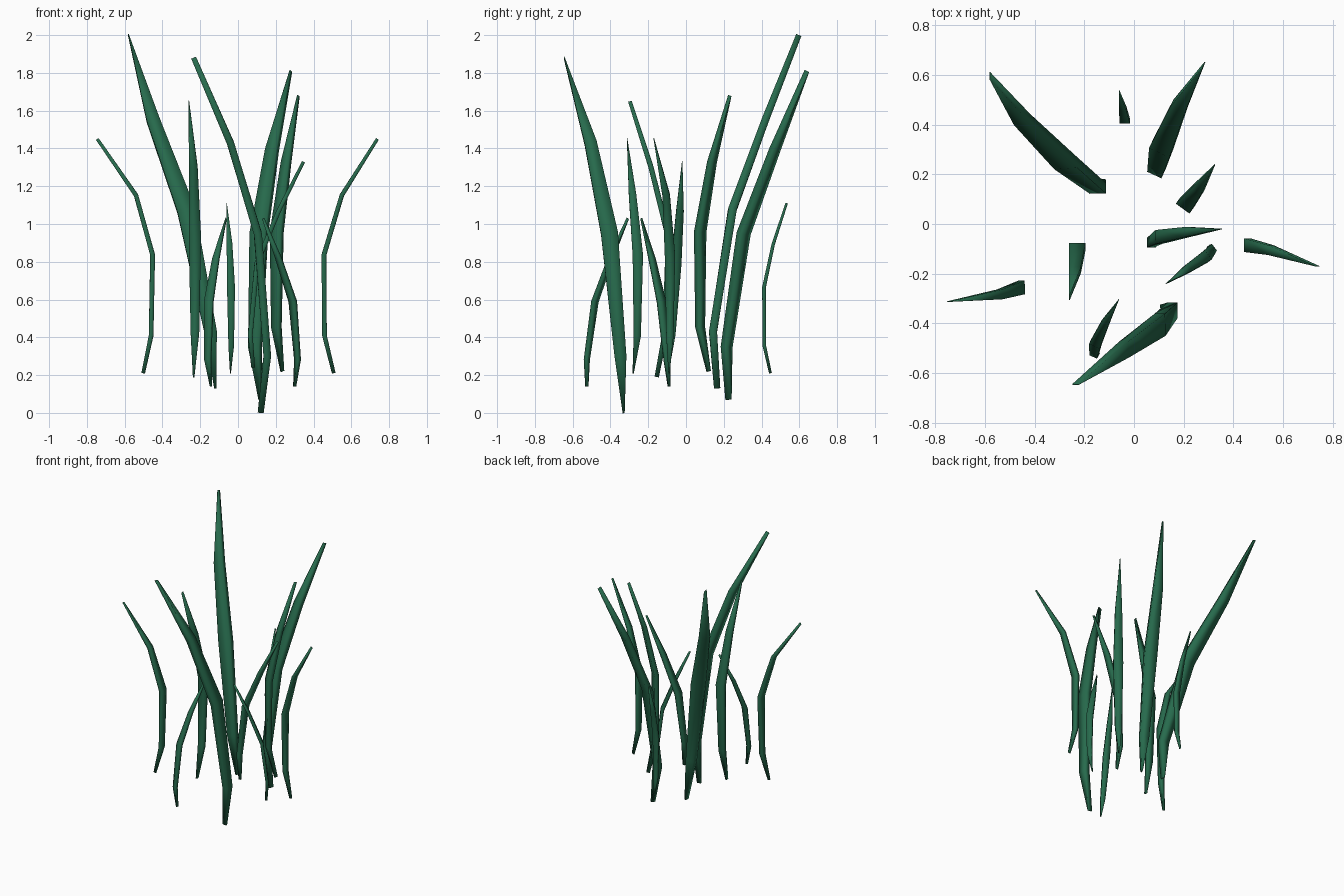
import bpy, bmesh, math
from mathutils import Vector

if "Cube" in bpy.data.objects:
    bpy.data.objects.remove(bpy.data.objects["Cube"])

green = bpy.data.materials.new("deep_green")
green.diffuse_color = (0.02, 0.145, 0.073, 1)
green.use_nodes = True
green.node_tree.nodes["Principled BSDF"].inputs["Base Color"].default_value = green.diffuse_color

CORNERS = ((1, 1), (-1, 1), (-1, -1), (1, -1))   # rectangular section
WIDTH = (0.12, 0.7, 1.0, 0.72, 0.04)      # blade width along its length
THICK = (0.75, 0.95, 1.0, 0.9, 0.65)      # blade thickness along its length
STEPS = (0.0, 0.16, 0.505, 0.76, 1.0)     # heights of the bends


def blade(name, width, azimuth, z0, z1, xs, ys):
    """Flat tapered blade swept along five points, broad along the azimuth."""
    pts = [Vector((x, y, z0 + (z1 - z0) * s)) for x, y, s in zip(xs, ys, STEPS)]
    a = math.radians(azimuth)
    broad = Vector((math.cos(a), math.sin(a), 0))
    bm = bmesh.new()
    rings = []
    for i, p in enumerate(pts):
        before = (p - pts[i - 1]).normalized() if i > 0 else Vector()
        after = (pts[i + 1] - p).normalized() if i < 4 else Vector()
        t = (before + after).normalized()
        w = (broad - t * broad.dot(t)).normalized()
        n = t.cross(w)
        rw = width * WIDTH[i] / 2
        rn = width * 0.47 * THICK[i] / 2
        rings.append([bm.verts.new(p + w * rw * u + n * rn * v) for u, v in CORNERS])
    for lo, hi in zip(rings, rings[1:]):
        for k in range(4):
            j = (k + 1) % 4
            bm.faces.new((lo[k], lo[j], hi[j], hi[k]))
    bm.faces.new(rings[0][::-1])
    bm.faces.new(rings[-1])
    for f in bm.faces:
        f.smooth = True
    bmesh.ops.recalc_face_normals(bm, faces=bm.faces)
    me = bpy.data.meshes.new(name)
    bm.to_mesh(me)
    bm.free()
    me.materials.append(green)
    bpy.context.collection.objects.link(bpy.data.objects.new(name, me))


# tall blades
blade("tall_blade_back_left", 0.095, 0, 0.13, 2.0,
      (-.12, -.145, -.275, -.45, -.58), (.165, .143, .245, .42, .597))
blade("tall_blade_back_right", 0.09, -25, 0.07, 1.81,
      (.12, .09, .11, .18, .28), (.225, .215, .305, .47, .64))
blade("tall_blade_front", 0.09, 90, 0.0, 1.88,
      (.12, .155, .105, -.04, -.235), (-.33, -.347, -.405, -.505, -.645))
# medium blades
blade("medium_blade_back_right", 0.068, -36, 0.22, 1.68,
      (.235, .203, .205, .255, .32), (.12, .075, .075, .138, .232))
blade("medium_blade_left", 0.065, 0, 0.19, 1.65,
      (-.235, -.228, -.228, -.237, -.26), (-.155, -.11, -.092, -.185, -.297))
blade("medium_blade_centre", 0.056, 90, 0.24, 1.33,
      (.08, .065, .10, .215, .347), (-.09, -.075, -.052, -.032, -.02))
blade("outer_blade_right", 0.055, 90, 0.21, 1.45,
      (.507, .458, .455, .55, .738), (-.09, -.085, -.085, -.105, -.17))
blade("outer_blade_left", 0.055, 90, 0.21, 1.45,
      (-.502, -.46, -.452, -.54, -.745), (-.28, -.258, -.255, -.283, -.312))
# short blades
blade("short_blade_right", 0.047, -53, 0.14, 1.03,
      (.30, .315, .29, .215, .133), (-.09, -.10, -.13, -.18, -.237))
blade("short_blade_back", 0.042, 0, 0.21, 1.11,
      (-.04, -.036, -.037, -.045, -.06), (.447, .415, .413, .462, .533))
blade("short_blade_front_left", 0.047, -25, 0.14, 1.03,
      (-.143, -.16, -.155, -.117, -.063), (-.525, -.525, -.482, -.40, -.308))
